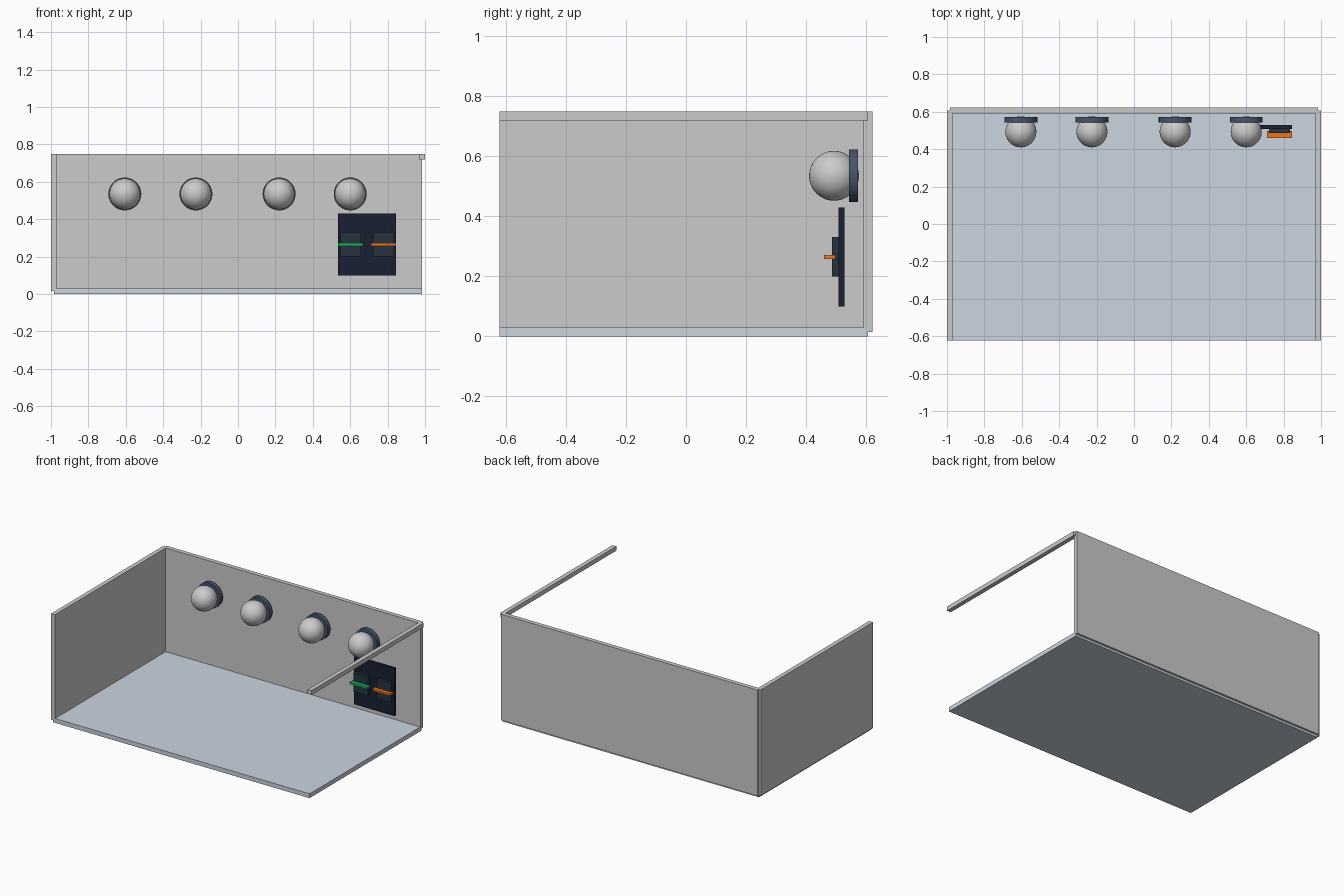
import bpy, math

if "Cube" in bpy.data.objects:
    bpy.data.objects.remove(bpy.data.objects["Cube"])


def material(name, rgb):
    # display colour (0-255 sRGB) to linear
    lin = [((c / 255 + 0.055) / 1.055) ** 2.4 for c in rgb]
    m = bpy.data.materials.new(name)
    m.diffuse_color = (*lin, 1)
    m.use_nodes = True
    m.node_tree.nodes["Principled BSDF"].inputs["Base Color"].default_value = m.diffuse_color
    return m


def box(name, lo, hi, mat=None):
    bpy.ops.mesh.primitive_cube_add(size=1, location=[(a + b) / 2 for a, b in zip(lo, hi)])
    o = bpy.context.object
    o.name = name
    o.scale = [b - a for a, b in zip(lo, hi)]
    bpy.ops.object.transform_apply(location=False, rotation=False, scale=True)
    if mat:
        o.data.materials.append(mat)
    return o


floor_blue = material("floor_blue_grey", (203, 213, 225))
slate = material("slate", (71, 85, 105))
navy = material("navy", (24, 32, 50))
charcoal = material("charcoal", (38, 50, 64))
green = material("green", (34, 180, 94))
orange = material("orange", (240, 115, 28))

# Room shell: floor, two walls and an open right side with a top rail
box("floor", (-0.985, -0.622, 0), (0.985, 0.607, 0.03), floor_blue)
box("back_wall", (-0.985, 0.592, 0.015), (0.985, 0.622, 0.75))
box("left_wall", (-1, -0.622, 0.015), (-0.97, 0.607, 0.75))
box("right_top_rail", (0.97, -0.622, 0.72), (1, 0.607, 0.75))

# Row of globe lamps, each on a round backing plate
for i, x in enumerate((-0.605, -0.225, 0.22, 0.60), 1):
    bpy.ops.mesh.primitive_cylinder_add(vertices=48, radius=0.088, depth=0.03,
                                        location=(x, 0.558, 0.535),
                                        rotation=(math.pi / 2, 0, 0))
    plate = bpy.context.object
    plate.name = f"lamp_plate_{i}"
    plate.data.materials.append(slate)
    bpy.ops.object.shade_smooth_by_angle()
    bpy.ops.mesh.primitive_uv_sphere_add(segments=48, ring_count=24, radius=0.083,
                                         location=(x, 0.493, 0.535))
    globe = bpy.context.object
    globe.name = f"lamp_globe_{i}"
    bpy.ops.object.shade_smooth()

# Control panel with two switch blocks and coloured bars
box("panel", (0.535, 0.508, 0.10), (0.845, 0.528, 0.43), navy)
for side, x, mat in (("left", 0.602, green), ("right", 0.778, orange)):
    box(f"{side}_switch_block", (x - 0.055, 0.487, 0.2), (x + 0.055, 0.509, 0.332), charcoal)
    box(f"{side}_switch_bar", (x - 0.067, 0.46, 0.258), (x + 0.067, 0.498, 0.272), mat)
